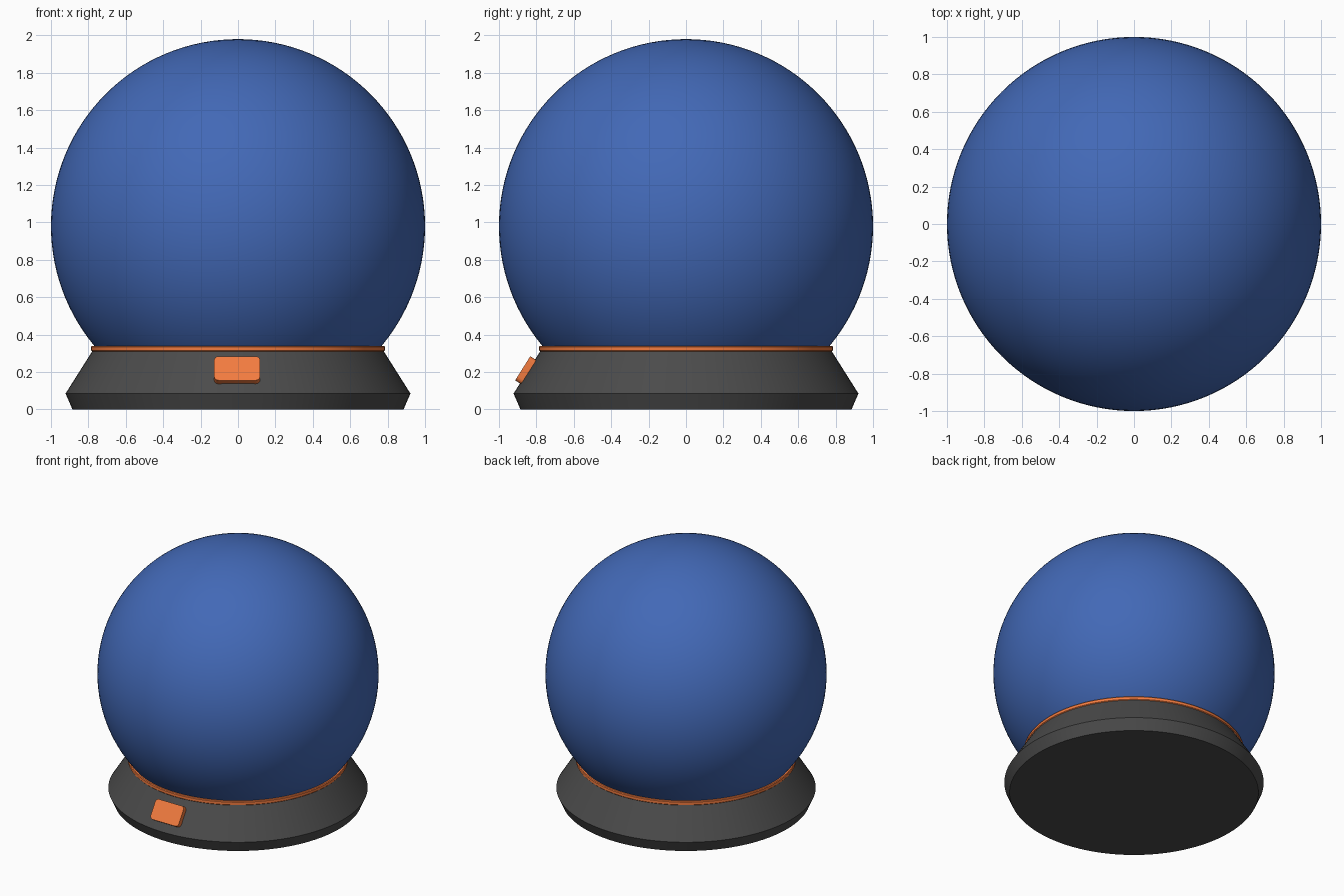
import bpy, bmesh, math
from mathutils import Matrix, Vector

if "Cube" in bpy.data.objects:
    bpy.data.objects.remove(bpy.data.objects["Cube"])


def material(name, rgb):
    m = bpy.data.materials.new(name)
    m.diffuse_color = (*rgb, 1)
    m.use_nodes = True
    m.node_tree.nodes["Principled BSDF"].inputs["Base Color"].default_value = m.diffuse_color
    return m


BLUE = material("blue", (0.055, 0.14, 0.47))
DARK = material("dark_grey", (0.07, 0.07, 0.07))
ORANGE = material("orange", (0.9, 0.2, 0.05))


def finish(name, bm, mat, smooth=True):
    bmesh.ops.recalc_face_normals(bm, faces=bm.faces)
    mesh = bpy.data.meshes.new(name)
    bm.to_mesh(mesh)
    bm.free()
    obj = bpy.data.objects.new(name, mesh)
    bpy.context.collection.objects.link(obj)
    mesh.materials.append(mat)
    if smooth:
        bpy.ops.object.select_all(action='DESELECT')
        obj.select_set(True)
        bpy.context.view_layer.objects.active = obj
        bpy.ops.object.shade_smooth_by_angle(angle=math.radians(20))
    return obj


def lathe(name, profile, mat, steps=128):
    # spin a closed (radius, z) profile about the z axis
    bm = bmesh.new()
    verts = [bm.verts.new((r, 0, z)) for r, z in profile]
    edges = [bm.edges.new((a, b)) for a, b in zip(verts, verts[1:])]
    bmesh.ops.spin(bm, geom=verts + edges, cent=(0, 0, 0), axis=(0, 0, 1),
                   angle=2 * math.pi, steps=steps)
    bmesh.ops.remove_doubles(bm, verts=bm.verts, dist=1e-5)
    return finish(name, bm, mat)


# Globe, trimmed off inside the base
bm = bmesh.new()
bmesh.ops.create_uvsphere(bm, u_segments=128, v_segments=64, radius=1,
                          matrix=Matrix.Translation((0, 0, 0.98)))
bmesh.ops.bisect_plane(bm, geom=bm.verts[:] + bm.edges[:] + bm.faces[:],
                       plane_co=(0, 0, 0.27), plane_no=(0, 0, -1), clear_outer=True)
finish("globe", bm, BLUE)

# Flared base and the trim ring on its rim
lathe("base", [(0, 0), (0.885, 0), (0.922, 0.085), (0.78, 0.31), (0.6, 0.31), (0, 0.31)], DARK)
lathe("trim_ring", [(0.74, 0.31), (0.78, 0.31), (0.785, 0.315), (0.785, 0.335),
                    (0.78, 0.34), (0.74, 0.34), (0.74, 0.31)], ORANGE)

# Plain badge plate lying on the front slope of the base
slope = math.atan2(0.225, 0.142)
bm = bmesh.new()
bmesh.ops.create_cube(bm, size=1, matrix=Matrix.Diagonal((0.245, 0.152, 0.04, 1)))
corners = [e for e in bm.edges if abs((e.verts[0].co - e.verts[1].co).z) > 0.01]
bmesh.ops.bevel(bm, geom=corners, offset=0.025, segments=5, profile=0.5, affect='EDGES')
badge = finish("front_badge", bm, ORANGE)
badge.rotation_euler.x = slope
badge.location = Vector((-0.005, -0.873, 0.22)) - 0.02 * Vector((0, -math.sin(slope), math.cos(slope)))
